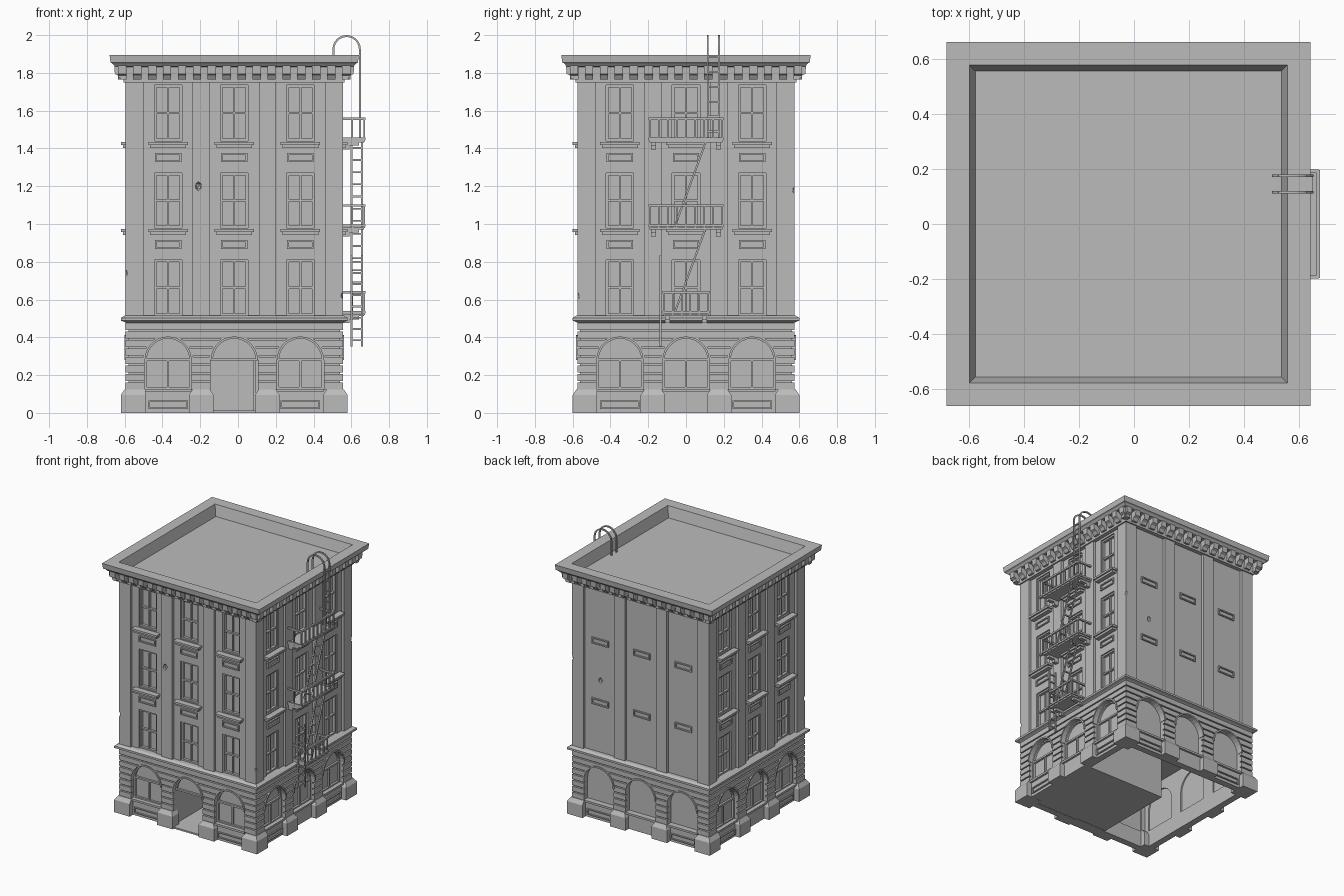
import bpy, bmesh
from math import pi, sin, cos
from mathutils import Matrix, Vector

cube = bpy.data.objects.get("Cube")
if cube:
    bpy.data.objects.remove(cube)

stone = bpy.data.materials.new("grey stone")
stone.use_nodes = True
GREY = (0.5, 0.5, 0.5, 1)
stone.diffuse_color = GREY
stone.node_tree.nodes["Principled BSDF"].inputs["Base Color"].default_value = GREY

CX = -0.02                      # building axis
HALF = 0.575                    # half width of the walls
BAYS = (-0.35, 0, 0.35)
FRONT, RIGHT, BACK, LEFT = SIDES = range(4)
R, SPRING = 0.125, 0.28         # ground floor arches


def finish(bm, name):
    bmesh.ops.recalc_face_normals(bm, faces=bm.faces)
    mesh = bpy.data.meshes.new(name)
    bm.to_mesh(mesh)
    bm.free()
    mesh.materials.append(stone)
    ob = bpy.data.objects.new(name, mesh)
    bpy.context.collection.objects.link(ob)
    return ob


def cut(ob, bm):
    cutter = finish(bm, "cutter")
    cutter.hide_render = True
    mod = ob.modifiers.new("cut", 'BOOLEAN')
    mod.object, mod.operation, mod.solver = cutter, 'DIFFERENCE', 'EXACT'
    deps = bpy.context.evaluated_depsgraph_get()
    mesh = bpy.data.meshes.new_from_object(ob.evaluated_get(deps))
    ob.modifiers.clear()
    ob.data = mesh
    bpy.data.objects.remove(cutter)


def solid(bm, side, a, b):
    """Skin two matching loops of (along, outward, up) points on one side."""
    m = Matrix.Translation((CX, 0, 0)) @ Matrix.Rotation(side * pi / 2, 4, 'Z')
    va, vb = ([bm.verts.new(m @ Vector((u, -d, z))) for u, d, z in loop] for loop in (a, b))
    bm.faces.new(va)
    bm.faces.new(vb[::-1])
    for i in range(len(va)):
        j = (i + 1) % len(va)
        bm.faces.new((va[j], va[i], vb[i], vb[j]))


def box(bm, side, u, d, z, taper=0):
    t = taper
    solid(bm, side,
          [(u[0], d[0], z[0]), (u[1], d[0], z[0]), (u[1], d[1], z[0]), (u[0], d[1], z[0])],
          [(u[0] + t, d[0], z[1]), (u[1] - t, d[0], z[1]),
           (u[1] - t, d[1] - t, z[1]), (u[0] + t, d[1] - t, z[1])])


def plate(bm, side, pts, d0, d1):
    solid(bm, side, [(u, d0, z) for u, z in pts], [(u, d1, z) for u, z in pts])


def frame(bm, side, u, z, w, d):
    """Rectangular frame of bar width w."""
    for x in (u[0], u[1] - w):
        box(bm, side, (x, x + w), d, z)
    for y in (z[0], z[1] - w):
        box(bm, side, u, d, (y, y + w))


def arch(u, r, z0, n=14):
    curve = [(u + r * cos(pi * i / n), SPRING + r * sin(pi * i / n)) for i in range(n + 1)]
    return [(u + r, z0)] + curve + [(u - r, z0)]


def tiers(bm, profile):
    """Square rings stacked along a (half width, height) profile."""
    rings = [[bm.verts.new((CX + x * h, y * h, z)) for x, y in ((-1, -1), (1, -1), (1, 1), (-1, 1))]
             for h, z in profile]
    for a, b in zip(rings, rings[1:]):
        for i in range(4):
            j = (i + 1) % 4
            bm.faces.new((a[i], a[j], b[j], b[i]))
    bm.faces.new(rings[0][::-1])
    bm.faces.new(rings[-1])


def bar(bm, p, q, w):
    p, q = Vector(p), Vector(q)
    rot = (q - p).to_track_quat('Z', 'Y').to_matrix().to_4x4()
    size = Matrix.Diagonal((w, w, (q - p).length + w * 0.5, 1))
    bmesh.ops.create_cube(bm, size=1, matrix=Matrix.Translation((p + q) / 2) @ rot @ size)


def arch_cutter():
    bm = bmesh.new()
    for s in SIDES:
        for u in BAYS:
            door = s == FRONT and u == 0
            plate(bm, s, arch(u, R, 0.012 if door else 0.125), 0.49, 0.7)
    return bm


def block(h, z0, z1):
    bm = bmesh.new()
    tiers(bm, [(h, z0), (h, z1)])
    return bm


# Ground floor: hollow wall with grooved stone courses
ground = finish(block(0.56, 0, 0.49), "ground_wall")
cut(ground, block(0.51, -0.1, 0.47))
cut(ground, arch_cutter())
bm = bmesh.new()
for i in range(8):
    z = 0.125 + i * 0.045
    tiers(bm, [(HALF, z), (HALF, z + 0.036)])
courses = finish(bm, "stone_courses")
cut(courses, block(0.55, 0, 0.6))
cut(courses, arch_cutter())

# Plinth blocks, aprons and window sills
bm = bmesh.new()
for s in SIDES:
    spans = [(0.47, 0.6), (-0.24, -0.11), (0.11, 0.24)]
    for u in spans:
        box(bm, s, u, (0.47 if u[1] == 0.6 else 0.52, 0.6), (0, 0.095))
        box(bm, s, u, (0.47 if u[1] == 0.6 else 0.52, 0.6), (0.095, 0.125), 0.02)
    for u in BAYS:
        if s == FRONT and u == 0:
            box(bm, s, (-0.12, 0.12), (0.5, 0.585), (0, 0.012))
            continue
        box(bm, s, (u - R, u + R), (0.52, 0.575), (0.112, 0.127))
        if u:
            frame(bm, s, (u - 0.105, u + 0.105), (0.02, 0.065), 0.008, (0.55, 0.57))
finish(bm, "plinth")

# Arched windows and arch trims
bm = bmesh.new()
for s in SIDES:
    for u in BAYS:
        door = s == FRONT and u == 0
        z0 = 0.28 if door else 0.125
        plate(bm, s, arch(u, R + 0.005, z0), 0.52, 0.53)
        outer, inner = arch(u, R + 0.008, z0), arch(u, R - 0.003, z0)
        for i in range(1, len(outer) - 2):
            plate(bm, s, [outer[i], outer[i + 1], inner[i + 1], inner[i]], 0.54, 0.582)
        if s == BACK:
            continue
        outer, inner = arch(u, R, z0), arch(u, R - 0.012, z0)
        for i in range(len(outer) - 1):
            plate(bm, s, [outer[i], outer[i + 1], inner[i + 1], inner[i]], 0.525, 0.545)
        box(bm, s, (u - R, u + R), (0.525, 0.545), (0.275, 0.288))
        if not door:
            box(bm, s, (u - 0.006, u + 0.006), (0.525, 0.542), (0.125, 0.28))
            box(bm, s, (u - R, u + R), (0.525, 0.545), (0.125, 0.137))
finish(bm, "arched_windows")

# Entrance room and open door leaf
bm = bmesh.new()
box(bm, FRONT, (-0.13, 0.55), (-0.1, 0.55), (0.002, 0.012))
box(bm, FRONT, (-0.14, 0.52), (-0.11, -0.1), (0.002, 0.48))
box(bm, FRONT, (-0.14, -0.13), (-0.1, 0.52), (0.002, 0.48))
box(bm, FRONT, (0.1, 0.115), (0.4, 0.52), (0.012, 0.275))
finish(bm, "entrance_room")

# String course
bm = bmesh.new()
tiers(bm, [(0.57, 0.475), (0.585, 0.483), (0.6, 0.488), (0.6, 0.503), (0.58, 0.515), (0.57, 0.515)])
finish(bm, "string_course")

# Upper walls with recessed bays, window openings and chipped stone
FLOORS = ((0.515, 0.81), (0.98, 1.27), (1.44, 1.735))
upper = finish(block(HALF, 0.5, 1.77), "upper_wall")
bays, holes, chips = bmesh.new(), bmesh.new(), bmesh.new()
for s in SIDES:
    for u in BAYS:
        box(bays, s, (u - 0.13, u + 0.13), (0.555, 0.7), (0.512, 1.752))
        for z in FLOORS:
            if s != BACK:
                box(holes, s, (u - 0.073, u + 0.073), (0.525, 0.7), z)
for p in ((-0.21, -0.575, 1.2), (-0.6, -0.58, 0.74), (0.56, 0.58, 1.18), (0.56, -0.58, 0.62), (0.33, 0.56, 1.06)):
    bmesh.ops.create_icosphere(chips, subdivisions=1, radius=0.018,
                               matrix=Matrix.Translation(p) @ Matrix.Diagonal((1, 1, 1.4, 1)))
for c in (bays, holes, chips):
    cut(upper, c)

# Sash windows, sills and panels
win, sills = bmesh.new(), bmesh.new()
for s in SIDES:
    for u in BAYS:
        for z0, z1 in FLOORS:
            if s != BACK:
                mid = (z0 + z1) / 2
                frame(win, s, (u - 0.073, u + 0.073), (z0, z1), 0.012, (0.52, 0.545))
                box(win, s, (u - 0.062, u + 0.062), (0.52, 0.542), (mid - 0.006, mid + 0.006))
                box(win, s, (u - 0.005, u + 0.005), (0.52, 0.538), (z0, z1))
            if z0 < 0.6:
                continue
            if s != BACK:
                box(sills, s, (u - 0.105, u + 0.105), (0.54, 0.6), (z0 - 0.022, z0 - 0.007))
                box(sills, s, (u - 0.095, u + 0.095), (0.54, 0.588), (z0 - 0.038, z0 - 0.022))
            frame(sills, s, (u - 0.07, u + 0.07), (z0 - 0.112, z0 - 0.065), 0.009, (0.54, 0.565))
finish(win, "sash_windows")
finish(sills, "sills_and_panels")

# Cornice with sunken roof, and brackets beneath it
bm = bmesh.new()
tiers(bm, [(0.57, 1.75), (0.585, 1.75), (0.585, 1.765), (0.59, 1.83), (0.632, 1.835), (0.645, 1.85),
           (0.655, 1.855), (0.66, 1.895), (0.577, 1.895), (0.555, 1.815)])
finish(bm, "cornice_and_roof")
bm = bmesh.new()
profile = [(0.57, 1.765), (0.6, 1.765), (0.612, 1.785), (0.632, 1.795), (0.635, 1.84), (0.57, 1.84)]
for s in SIDES:
    for i in range(16):
        u = (i - 7.5) * 0.079
        solid(bm, s, [(u - 0.022, d, z) for d, z in profile], [(u + 0.022, d, z) for d, z in profile])
finish(bm, "cornice_brackets")

# Fire escape platforms with railings
X0, X1 = 0.54, 0.668
bm = bmesh.new()
for z, w, n in ((0.52, 0.118, 5), (0.98, 0.192, 8), (1.44, 0.192, 8)):
    box(bm, RIGHT, (-w, w), (X0 - CX, X1 - CX), (z - 0.008, z + 0.004))
    for h in (0.012, 0.118):
        bar(bm, (X1, -w, z + h), (X1, w, z + h), 0.013)
        for y in (-w, w):
            bar(bm, (X0, y, z + h), (X1, y, z + h), 0.013)
    for i in range(n + 1):
        y = -w + 2 * w * i / n
        bar(bm, (X1, y, z), (X1, y, z + 0.118), 0.008)
    for y in (-w, w):
        bar(bm, (0.605, y, z), (0.605, y, z + 0.118), 0.008)
    for y in (0.02 - w, w - 0.02):
        box(bm, RIGHT, (y - 0.014, y + 0.014), (0.55, 0.66), (z - 0.025, z - 0.008))
        box(bm, RIGHT, (y - 0.014, y + 0.014), (0.55, 0.61), (z - 0.045, z - 0.025))
finish(bm, "fire_escape_platforms")


# Ladders: two rails and rungs between them
def ladder(bm, p, q, offset, rungs):
    p, q, o = Vector(p), Vector(q), Vector(offset)
    bar(bm, p, q, 0.01)
    bar(bm, p + o, q + o, 0.01)
    for i in range(rungs):
        r = p.lerp(q, (i + 0.5) / rungs)
        bar(bm, r, r + o, 0.009)


bm = bmesh.new()
across = (0.056, 0, 0)
ladder(bm, (0.6, -0.135, 0.355), (0.6, -0.135, 0.83), across, 8)
for z in (0.53, 0.985):
    ladder(bm, (0.6, -0.06, z), (0.6, 0.105, z + 0.45), across, 7)
ladder(bm, (0.645, 0.115, 1.45), (0.645, 0.115, 1.925), (0, 0.06, 0), 6)
for y in (0.115, 0.175):
    path = [(0.575 + 0.07 * cos(pi * i / 12), y, 1.925 + 0.07 * sin(pi * i / 12)) for i in range(13)]
    path.append((0.505, y, 1.82))
    for p, q in zip(path, path[1:]):
        bar(bm, p, q, 0.01)
finish(bm, "ladders")
